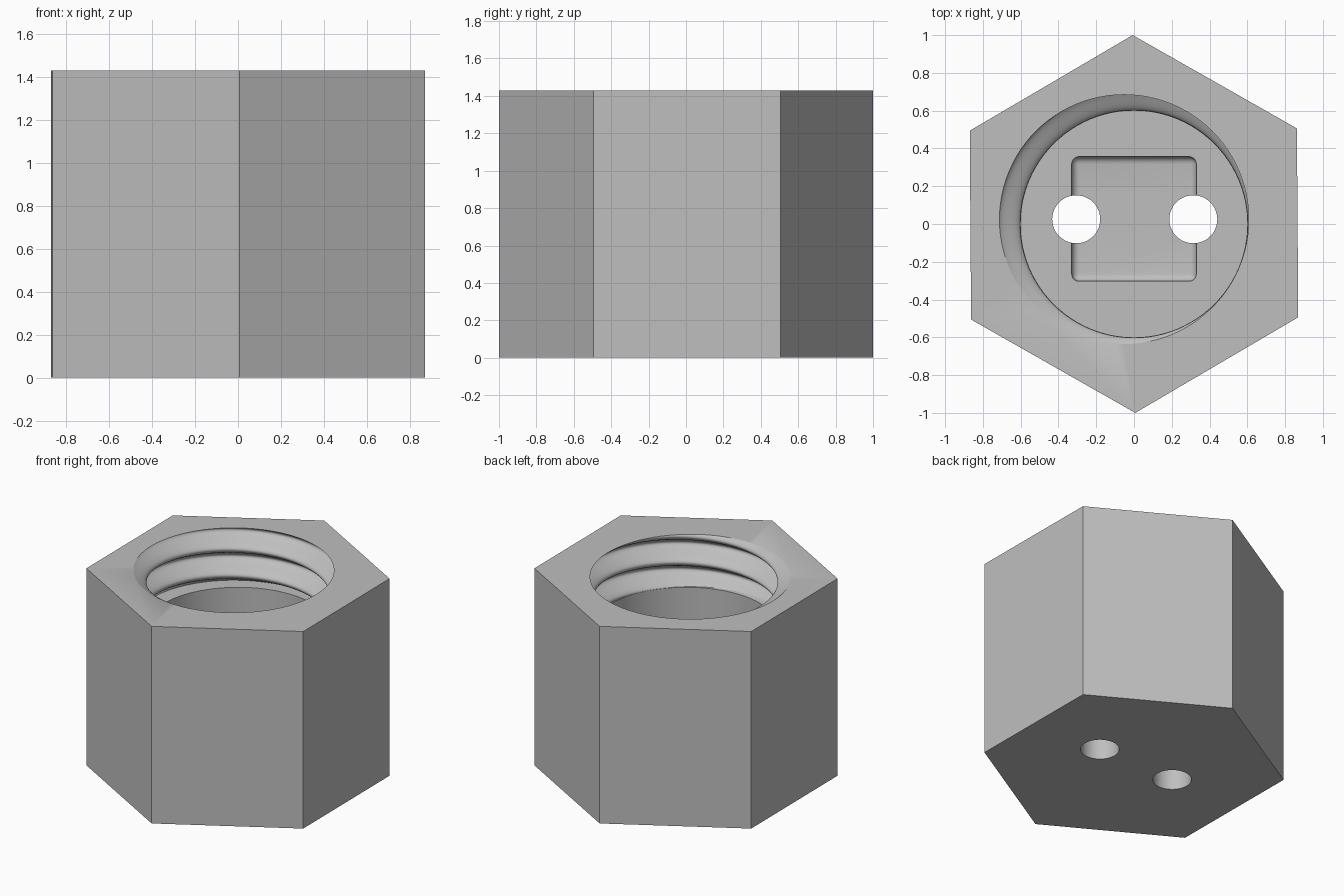
import bpy, bmesh, math
from math import sin, cos, pi, radians

if "Cube" in bpy.data.objects:
    bpy.data.objects.remove(bpy.data.objects["Cube"])

HEIGHT, FLOOR = 1.43, 0.25
BORE_R, THREAD_R, OFFSET = 0.60, 0.66, 0.058
PITCH, THREAD_LEN = 0.19, 0.38
TILT = radians(0.4)

grey = bpy.data.materials.new("light_grey")
grey.diffuse_color = (0.52, 0.52, 0.52, 1)
grey.use_nodes = True
grey.node_tree.nodes["Principled BSDF"].inputs["Base Color"].default_value = grey.diffuse_color


def make_object(name, bm):
    bmesh.ops.recalc_face_normals(bm, faces=bm.faces)
    mesh = bpy.data.meshes.new(name)
    bm.to_mesh(mesh)
    bm.free()
    mesh.materials.append(grey)
    obj = bpy.data.objects.new(name, mesh)
    bpy.context.collection.objects.link(obj)
    return obj


def loft(name, sections, segs, phase=0.0):
    """Closed skin through circles given as (cx, cy, z, radius)."""
    bm = bmesh.new()
    rings = []
    for cx, cy, z, r in sections:
        rings.append([bm.verts.new((cx + r * cos(phase + 2 * pi * i / segs),
                                    cy + r * sin(phase + 2 * pi * i / segs), z))
                      for i in range(segs)])
    for a, b in zip(rings, rings[1:]):
        for i in range(segs):
            j = (i + 1) % segs
            bm.faces.new((a[i], a[j], b[j], b[i]))
    bm.faces.new(rings[0])
    bm.faces.new(rings[-1])
    return make_object(name, bm)


# Hexagonal outer body
body = loft("hex_socket_body", [(0, 0, 0, 1), (0, 0, HEIGHT, 1)], 6, pi / 2 + TILT)

# Bore: plain cylinder below, right-handed round thread above
z0 = HEIGHT - THREAD_LEN
sections = [(0, 0, FLOOR, BORE_R), (0, 0, z0, BORE_R)]
STEPS = 80
for k in range(STEPS + 5):
    z = z0 + THREAD_LEN * k / STEPS
    a = radians(155) + 2 * pi * (z - HEIGHT) / PITCH
    sections.append((OFFSET * cos(a), OFFSET * sin(a), z, THREAD_R))
cutters = [loft("threaded_bore_cutter", sections, 96)]

# Square recess with rounded edges in the floor
bm = bmesh.new()
bmesh.ops.create_cube(bm, size=1)
for v in bm.verts:
    v.co = (v.co.x * 0.66, v.co.y * 0.66 + 0.027, FLOOR + 0.1 + v.co.z * 0.3)
bmesh.ops.bevel(bm, geom=bm.edges[:], offset=0.04, segments=5, profile=0.5,
                affect='EDGES')
cutters.append(make_object("recess_cutter", bm))

# Two wire holes through the floor
for side in (-1, 1):
    x = side * 0.31 + 0.004
    cutters.append(loft("wire_hole_cutter", [(x, 0.025, -0.1, 0.127),
                                             (x, 0.025, FLOOR + 0.2, 0.127)], 48))

# Cut everything out of the body
bpy.context.view_layer.objects.active = body
body.select_set(True)
for c in cutters:
    c.hide_render = True
    mod = body.modifiers.new("cut", 'BOOLEAN')
    mod.operation = 'DIFFERENCE'
    mod.solver = 'EXACT'
    mod.object = c
    bpy.ops.object.modifier_apply(modifier=mod.name)
for c in cutters:
    bpy.data.objects.remove(c, do_unlink=True)

bpy.ops.object.shade_smooth_by_angle(angle=radians(30))
